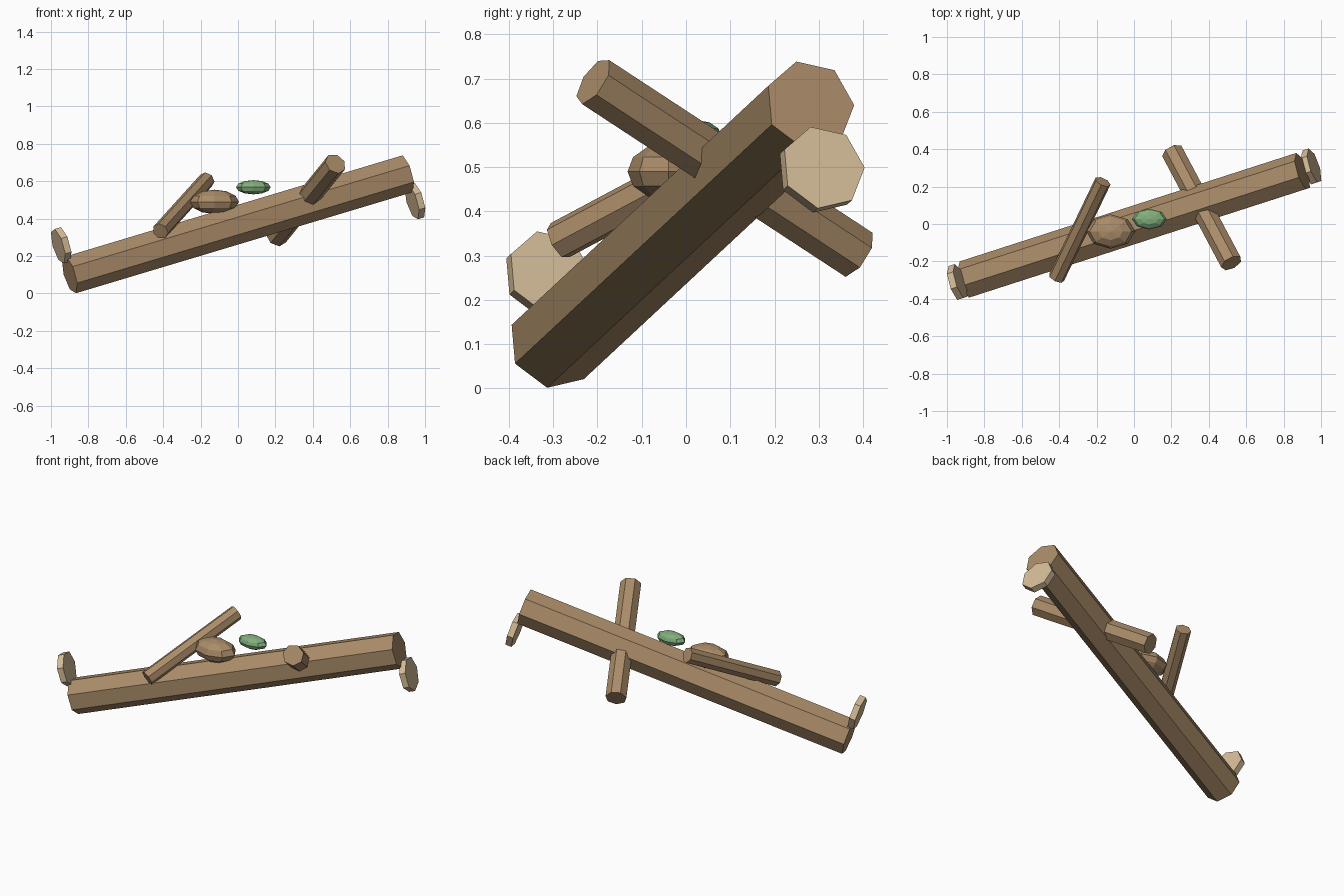
import bpy, math
from mathutils import Vector, Matrix

if "Cube" in bpy.data.objects:
    bpy.data.objects.remove(bpy.data.objects["Cube"])


def material(name, rgb):
    m = bpy.data.materials.new(name)
    m.diffuse_color = (*rgb, 1)
    m.use_nodes = True
    m.node_tree.nodes["Principled BSDF"].inputs["Base Color"].default_value = m.diffuse_color
    return m


bark = material("bark", (0.40, 0.26, 0.14))
wood = material("cut_wood", (0.66, 0.50, 0.31))
moss_green = material("moss", (0.22, 0.42, 0.20))


def rod(name, a, b, radius, phase, mat, sides=7):
    """Faceted cylinder from a to b; phase is the first corner's angle above horizontal."""
    a, b = Vector(a), Vector(b)
    d = (b - a).normalized()
    u = Vector((-d.y, d.x, 0)).normalized()
    v = d.cross(u)
    ring = [(math.cos(t) * u + math.sin(t) * v) * radius
            for t in (math.radians(phase) + math.tau * i / sides for i in range(sides))]
    verts = [a + p for p in ring] + [b + p for p in ring]
    faces = [(i, (i + 1) % sides, (i + 1) % sides + sides, i + sides) for i in range(sides)]
    faces += [tuple(reversed(range(sides))), tuple(range(sides, 2 * sides))]
    me = bpy.data.meshes.new(name)
    me.from_pydata(verts, [], faces)
    me.materials.append(mat)
    bpy.context.collection.objects.link(bpy.data.objects.new(name, me))


def blob(name, loc, size, mat, segments=8, rings=6):
    bpy.ops.mesh.primitive_uv_sphere_add(segments=segments, ring_count=rings, radius=1, location=loc)
    o = bpy.context.object
    o.name = name
    o.data.transform(Matrix.Diagonal((*size, 1)))
    o.data.materials.append(mat)
    return o


# fallen trunk
rod("trunk", (-0.90, -0.30, 0.10), (0.90, 0.28, 0.64), 0.105, 0, bark)

# pale cut discs, parallel to the trunk ends
axis = Vector((1.8, 0.58, 0.54)).normalized()
for name, c in (("left_cut_disc", (-0.945, -0.313, 0.258)), ("right_cut_disc", (0.947, 0.305, 0.494))):
    c = Vector(c)
    rod(name, c - axis * 0.018, c + axis * 0.018, 0.098, 0, wood)

# branch stubs
rod("thick_branch", (0.205, 0.386, 0.304), (0.521, -0.209, 0.694), 0.06, 66.4 + 180 - 180, bark)
rod("thin_branch", (-0.415, -0.288, 0.333), (-0.167, 0.226, 0.607), 0.045, 90, bark)

# knot and moss patch
knot = blob("knot", (-0.125, -0.04, 0.49), (0.13, 0.092, 0.065), bark)
blob("moss_patch", (0.082, 0.026, 0.568), (0.093, 0.055, 0.038), moss_green)
